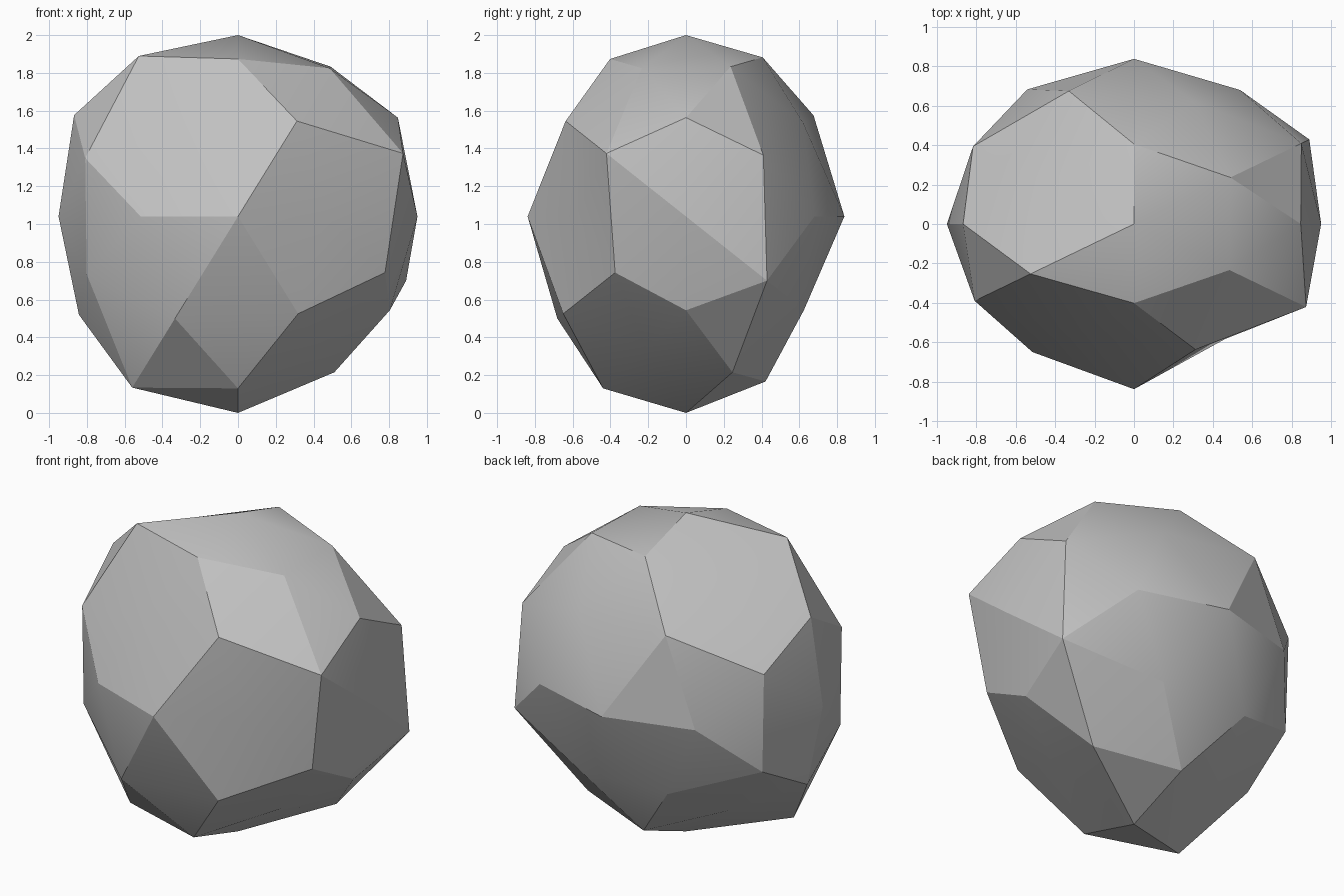
import bpy
import bmesh
import math
from mathutils import Vector

if "Cube" in bpy.data.objects:
    bpy.data.objects.remove(bpy.data.objects["Cube"])

CENTRE = Vector((0, 0, 1.04))
SQUASH = Vector((1, 0.78, 1))


def mirrored(direction):
    """All sign variants of a direction, skipping zero axes."""
    options = [(c, -c) if c else (0,) for c in direction]
    return [Vector((x, y, z)).normalized()
            for x in options[0] for y in options[1] for z in options[2]]


# Directions of a once-divided icosahedron, each with its chipped radius
g = (1 + math.sqrt(5)) / 2
families = [
    ((1, 0, 0), [.95, .95]),
    ((0, 1, 0), [1.075, 1.075]),
    ((0, 0, 1), [.96, 1.04]),
    ((g, 0, 1), [.995, .945, 1.02, .99]),
    ((0, 1, g), [.99, 1.027, .98, 1.07]),
    ((1, g, 0), [1.025, .88, 1.03, .98]),
    ((g * g, g, 1), [1.05, 1.10, 1.08, .962, 1.01, .99, 1.0, .99]),
    ((g, 1, g * g), [.98, 1.02, .97, .87, .9, .88, 1.05, 1.12]),
    ((1, g * g, g), [.985, .99, 1.01, 1.03, 1.07, .98, .89, 1.08]),
]

# Skin the round directions first, then push each corner in or out
bm = bmesh.new()
radius = {}
for direction, radii in families:
    for unit, r in zip(mirrored(direction), radii):
        radius[bm.verts.new(unit)] = r
bmesh.ops.convex_hull(bm, input=bm.verts[:])
for vert, r in radius.items():
    vert.co = CENTRE + vert.co * SQUASH * r
bmesh.ops.recalc_face_normals(bm, faces=bm.faces[:])

mesh = bpy.data.meshes.new("boulder")
bm.to_mesh(mesh)
bm.free()
boulder = bpy.data.objects.new("boulder", mesh)
bpy.context.collection.objects.link(boulder)

# Stone colour
stone = bpy.data.materials.new("stone_grey")
stone.use_nodes = True
colour = (0.53, 0.53, 0.53, 1)
stone.diffuse_color = colour
bsdf = stone.node_tree.nodes["Principled BSDF"]
bsdf.inputs["Base Color"].default_value = colour
bsdf.inputs["Roughness"].default_value = 0.9
mesh.materials.append(stone)

# Soft facets with hard creases where chips meet
bpy.context.view_layer.objects.active = boulder
boulder.select_set(True)
bpy.ops.object.shade_smooth_by_angle(angle=math.radians(20))
